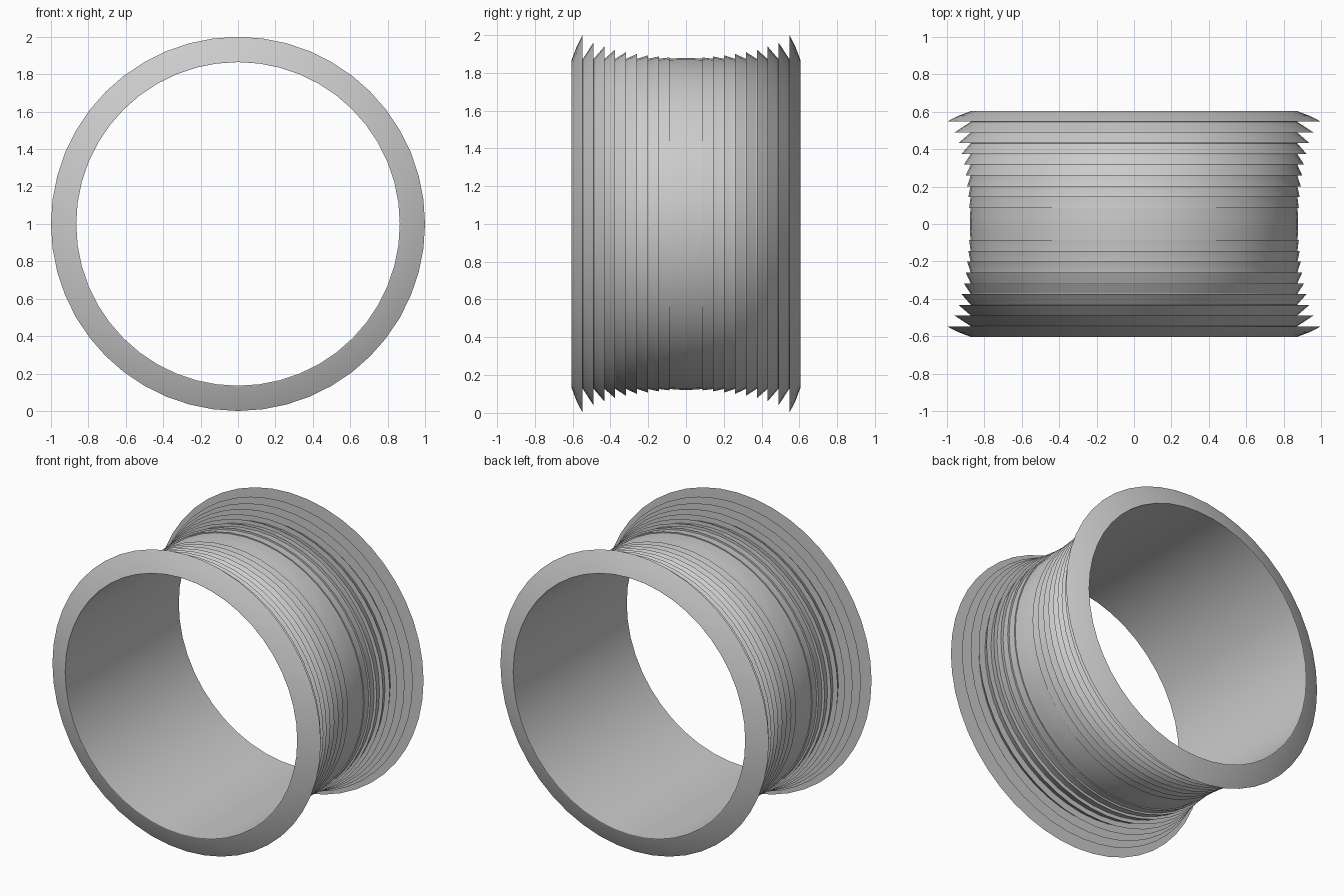
import bpy, bmesh, math

if "Cube" in bpy.data.objects:
    bpy.data.objects.remove(bpy.data.objects["Cube"])

SIDES = 48
STEP = 0.0576
BORE, ROOT = 0.865, 0.874
# ridge radii from the middle of the ring out to the rim
PEAKS = [0.878, 0.881, 0.886, 0.892, 0.900, 0.910, 0.923, 0.939, 0.960, 1.0]

# Half of the sawtooth profile, as (y, radius), from middle to rim
half = []
for i, peak in enumerate(PEAKS):
    y = STEP * (i + 0.5)
    last = i == len(PEAKS) - 1
    root = 0.869 if last else ROOT
    if i:
        half.append((y, ROOT))            # foot of the upright wall
    half.append((y, peak))                # sharp ridge
    if last:                              # slightly bulged outer bevel
        half.append((y + STEP * 0.55, root + (peak - root) * 0.52))
        half.append((y + STEP, root))
    else:
        half.append((y + STEP * 0.97, root))
half.append((STEP * 10.5, BORE))
profile = [(-y, r) for y, r in reversed(half)] + half

# Ribbed ring: revolve the closed profile about the y axis
bm = bmesh.new()
rings = []
for k in range(SIDES):
    a = 2 * math.pi * k / SIDES
    rings.append([bm.verts.new((r * math.cos(a), y, 1 + r * math.sin(a))) for y, r in profile])
n = len(profile)
for k in range(SIDES):
    p, q = rings[k], rings[(k + 1) % SIDES]
    for j in range(n):
        m = (j + 1) % n
        bm.faces.new((p[j], p[m], q[m], q[j]))
bmesh.ops.recalc_face_normals(bm, faces=bm.faces)
mesh = bpy.data.meshes.new("ribbed_ring")
bm.to_mesh(mesh)
bm.free()
ring = bpy.data.objects.new("ribbed_ring", mesh)
bpy.context.collection.objects.link(ring)

# Smooth around the ring, crisp ridges
bpy.context.view_layer.objects.active = ring
ring.select_set(True)
bpy.ops.object.shade_smooth_by_angle(angle=math.radians(20))
